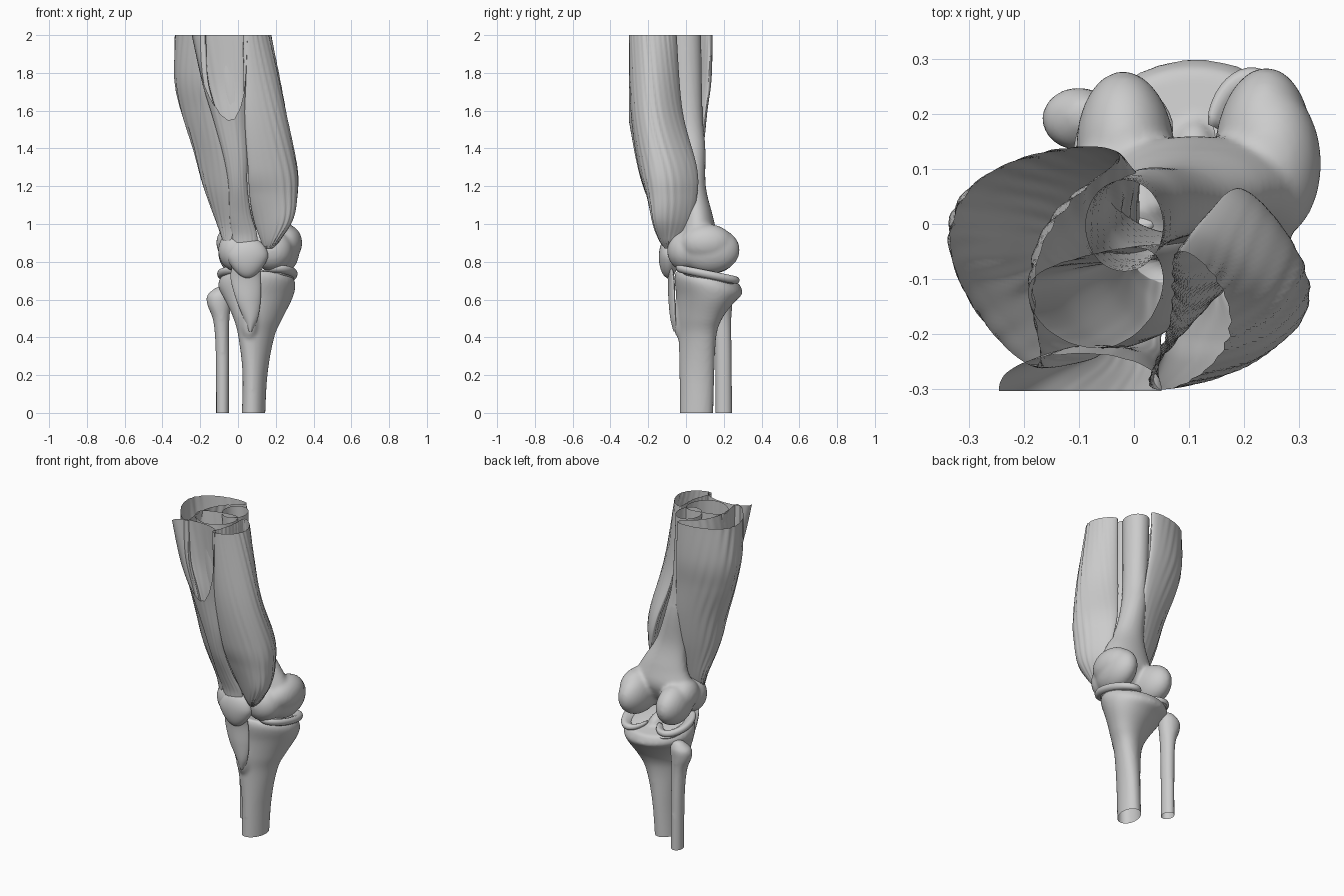
import bpy, bmesh, math
from mathutils import Vector, Matrix

if "Cube" in bpy.data.objects:
    bpy.data.objects.remove(bpy.data.objects["Cube"])


def spline(rows, steps):
    """Catmull-Rom through rows of numbers."""
    out = []
    for i in range(len(rows) - 1):
        p = [rows[max(0, min(len(rows) - 1, i + k))] for k in (-1, 0, 1, 2)]
        for s in range(steps):
            t = s / steps
            out.append([0.5 * (2 * b + (c - a) * t + (2 * a - 5 * b + 4 * c - d) * t * t
                               + (3 * b - a - 3 * c + d) * t ** 3) for a, b, c, d in zip(*p)])
    return out + [list(rows[-1])]


def skin(bm, rings, cap_start=True, cap_end=True):
    vs = [[bm.verts.new(p) for p in r] for r in rings]
    n = len(vs[0])
    for a, b in zip(vs, vs[1:]):
        for i in range(n):
            bm.faces.new((a[i], a[(i + 1) % n], b[(i + 1) % n], b[i]))
    if cap_start:
        bm.faces.new(vs[0])
    if cap_end:
        bm.faces.new(vs[-1])
    bmesh.ops.recalc_face_normals(bm, faces=bm.faces)


def trim(bm):
    # the whole model is cut open at the top, bottom and front
    for co, no in (((0, 0, 2), (0, 0, 1)), ((0, 0, 0), (0, 0, -1)), ((0, -.303, 0), (0, -1, 0))):
        bmesh.ops.bisect_plane(bm, geom=bm.verts[:] + bm.edges[:] + bm.faces[:],
                               plane_co=co, plane_no=no, clear_outer=True)


def make(name, bm):
    me = bpy.data.meshes.new(name)
    bm.to_mesh(me)
    bm.free()
    ob = bpy.data.objects.new(name, me)
    bpy.context.collection.objects.link(ob)
    for p in me.polygons:
        p.use_smooth = True
    return ob


def muscle(name, rows, ripple=0.0, fibres=26, slant=14, n=120, open_top=True):
    """Rows: z, edge1 xy, edge2 xy, half thickness, outward bow."""
    bm = bmesh.new()
    rings = []
    for z, x1, y1, x2, y2, b, k in spline(rows, 10):
        e1, e2 = Vector((x1, y1)), Vector((x2, y2))
        mid, d = (e1 + e2) / 2, (e2 - e1) / 2
        nrm = Vector((d.y, -d.x)).normalized()
        ring = []
        for i in range(n):
            t = 2 * math.pi * i / n
            u, v = math.cos(t), math.sin(t)
            v = math.copysign(abs(v) ** .9, v)
            w = ripple * math.sin(fibres * t + slant * z) * (0.6 + 0.4 * math.sin(7 * t - 5 * z))
            p = mid + d * u + nrm * (v * b + k * (1 - u * u) + w * v)
            ring.append((p.x, p.y, z))
        rings.append(ring)
    skin(bm, rings, cap_start=not open_top)
    trim(bm)
    return make(name, bm)


def shaft(bm, rows, n=40):
    """Rows: z, centre xy, radii xy, skew towards the +x+y diagonal."""
    skin(bm, [[(cx + rx * math.cos(2 * math.pi * i / n), cy + ry * math.sin(2 * math.pi * i / n + ph), z)
               for i in range(n)] for z, cx, cy, rx, ry, ph in spline(rows, 6)])


def blob(bm, c, r, tilt=0):
    m = Matrix.Translation(c) @ Matrix.Rotation(tilt, 4, 'Z') @ Matrix.Diagonal((*r, 1))
    bmesh.ops.create_uvsphere(bm, u_segments=32, v_segments=20, radius=1, matrix=m)


def slope(bm):
    # the joint surface of the shin slopes down towards the back
    for v in bm.verts:
        f = max(0, min(1, (v.co.z - .45) / .25))
        v.co.z -= .2 * (v.co.y - .09) * f


def bone(name, bm, smooth=6):
    """Fuse overlapping volumes into one smooth bone, then cut its ends open."""
    ob = make(name, bm)
    r = ob.modifiers.new("fuse", 'REMESH')
    r.mode, r.voxel_size = 'VOXEL', 0.011
    s = ob.modifiers.new("soften", 'SMOOTH')
    s.factor, s.iterations = 0.5, smooth
    me = bpy.data.meshes.new_from_object(ob.evaluated_get(bpy.context.evaluated_depsgraph_get()))
    bpy.data.objects.remove(ob)
    bm = bmesh.new()
    bm.from_mesh(me)
    trim(bm)
    return make(name, bm)


# thigh bone with rounded condyles and front groove
bm = bmesh.new()
shaft(bm, [(2.06, -.02, -.005, .072, .085, 0), (1.6, .0, .01, .067, .078, 0), (1.4, .03, .03, .072, .073, 0),
           (1.2, .07, .04, .095, .065, 0), (1.05, .105, .06, .145, .08, 0), (.95, .11, .06, .19, .1, 0),
           (.87, .11, .04, .19, .09, 0), (.83, .11, .03, .17, .07, 0)])
blob(bm, (-.015, .13, .855), (.09, .148, .12), .05)
blob(bm, (.235, .125, .862), (.09, .16, .125), -.05)
blob(bm, (.25, .11, .9), (.09, .14, .1))
blob(bm, (-.04, .07, .9), (.075, .1, .09))
blob(bm, (-.01, -.03, .86), (.095, .095, .11))
blob(bm, (.18, .0, .86), (.11, .1, .11))
bone("femur", bm)

# shin bone with plateau, spine and front ridge
bm = bmesh.new()
shaft(bm, [(-.06, .08, .055, .062, .088, .15), (.2, .09, .058, .066, .092, .25), (.4, .097, .06, .095, .1, .4),
           (.5, .105, .07, .13, .12, .4), (.6, .105, .1, .178, .152, .25), (.66, .1, .118, .202, .177, .1),
           (.695, .1, .118, .203, .178, .05), (.725, .1, .115, .19, .165, .05)])
blob(bm, (.11, .12, .725), (.04, .07, .045))
blob(bm, (.06, -.02, .5), (.05, .05, .12))
slope(bm)
bone("tibia", bm, 4)

# thin outer calf bone
bm = bmesh.new()
shaft(bm, [(-.06, -.082, .2, .034, .044, 0), (.3, -.082, .198, .036, .044, 0), (.48, -.088, .192, .042, .048, 0),
           (.57, -.1, .19, .062, .055, 0), (.62, -.1, .192, .064, .055, 0), (.65, -.09, .195, .045, .04, 0),
           (.67, -.085, .2, .02, .02, 0)])
bone("fibula", bm, 3)

# kneecap, pointed at its lower end
bm = bmesh.new()
blob(bm, (0, 0, 0), (.11, .052, .1))
for v in bm.verts:
    if v.co.z < 0:
        v.co.x *= 1 + v.co.z * 3
        v.co.z *= 1.15
    v.co += Vector((.05, -.092, .828))
make("patella", bm)


# C-shaped menisci: wedge section swept around each plateau
def meniscus(name, cx, cy, rx, ry, gap_at):
    bm = bmesh.new()
    rings = []
    for i in range(41):
        f = i / 40
        a = gap_at + .45 + f * (2 * math.pi - .9)
        size = .35 + .65 * max(0, math.sin(math.pi * f)) ** .5
        ring = []
        for j in range(12):
            t = 2 * math.pi * j / 12
            q = math.cos(t)
            off = q * .034 * size
            h = math.sin(t) * .03 * size * (.65 + .35 * q)
            ring.append((cx + (rx + off) * math.cos(a), cy + (ry + off) * math.sin(a),
                         .735 + h + .006 * q))
        rings.append(ring)
    skin(bm, rings)
    slope(bm)
    make(name, bm)


meniscus("lateral_meniscus", -.005, .115, .072, .11, 0)
meniscus("medial_meniscus", .21, .115, .072, .14, math.pi)

# smooth cartilage pads on the plateau
for name, x, rx in (("lateral_cartilage", -.005, .085), ("medial_cartilage", .21, .085)):
    bm = bmesh.new()
    blob(bm, (x, .12, .718), (rx, .135, .022))
    slope(bm)
    make(name, bm)

# tendon from kneecap down to the shin
muscle("patellar_tendon", [(.8, -.02, -.09, .12, -.09, .02, .012), (.72, -.04, -.07, .12, -.07, .018, .01),
                           (.6, -.01, -.07, .12, -.062, .015, .012), (.5, .03, -.058, .105, -.058, .013, .012),
                           (.43, .055, -.048, .075, -.048, .008, .01)], open_top=False)

# thigh muscles, hollow at the top
muscle("vastus_lateralis", [(2, -.04, .135, -.19, -.255, .085, .14), (1.77, -.03, .13, -.175, -.26, .08, .16),
                            (1.6, -.015, .11, -.13, -.255, .075, .16), (1.4, 0, .09, -.075, -.24, .068, .135),
                            (1.2, 0, .055, -.035, -.2, .058, .11), (1.0, 0, 0, -.025, -.13, .035, .065),
                            (.9, -.04, -.03, -.045, -.1, .012, .02)], .004, 28, 22)
muscle("vastus_medialis", [(2, .04, -.3, .09, -.05, .055, .055), (1.6, .05, -.29, .12, -.02, .08, .09),
                           (1.3, .065, -.245, .185, .055, .08, .115), (1.15, .07, -.19, .21, .055, .07, .12),
                           (1.02, .09, -.14, .22, .02, .06, .1), (.92, .12, -.11, .21, -.04, .03, .05),
                           (.87, .14, -.095, .18, -.07, .01, .02)], .004, 28, -22)
muscle("vastus_intermedius", [(2, -.19, -.14, .05, -.08, .085, .03), (1.6, -.13, -.13, .06, -.07, .085, .04),
                              (1.3, -.05, -.09, .1, -.05, .065, .06), (1.1, -.02, -.06, .12, -.04, .04, .045),
                              (.97, 0, -.07, .12, -.06, .02, .02)], .001, 18, 6)
muscle("rectus_femoris", [(2, -.245, -.3, .05, -.3, .065, .0), (1.75, -.19, -.28, .045, -.28, .06, .0),
                          (1.55, -.13, -.255, .045, -.255, .04, .008), (1.35, -.075, -.232, .05, -.235, .025, .008),
                          (1.2, -.05, -.2, .05, -.2, .018, .01), (1.05, -.045, -.145, .07, -.145, .014, .008),
                          (.95, -.035, -.108, .1, -.108, .014, .01), (.88, -.02, -.1, .1, -.1, .012, .01)],
       .001, 16, 4)
